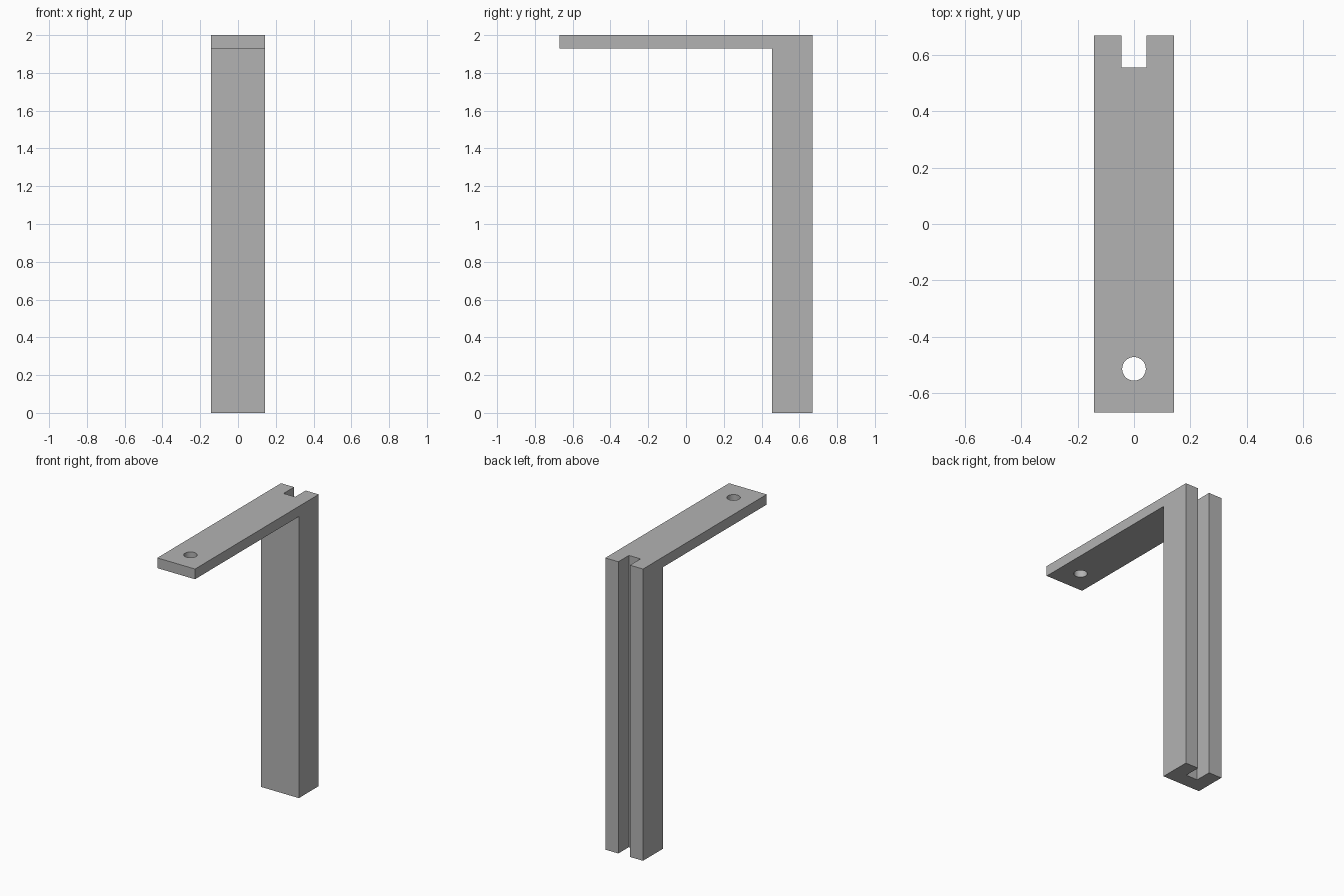
import bpy
import bmesh
import math
from mathutils import Matrix

cube = bpy.data.objects.get("Cube")
if cube:
    bpy.data.objects.remove(cube, do_unlink=True)

HALF_W, BACK, HEIGHT = 0.143, 0.67, 2.0
POST_FRONT, ARM_BOTTOM = 0.455, 1.93
SLOT_HALF, SLOT_FRONT = 0.044, 0.556
HOLE_Y, HOLE_R = -0.515, 0.042

grey = bpy.data.materials.new("light grey")
grey.use_nodes = True
colour = (0.45, 0.45, 0.45, 1)
grey.diffuse_color = colour
grey.node_tree.nodes["Principled BSDF"].inputs["Base Color"].default_value = colour


def add_object(name, bm):
    bmesh.ops.recalc_face_normals(bm, faces=bm.faces)
    mesh = bpy.data.meshes.new(name)
    bm.to_mesh(mesh)
    bm.free()
    mesh.materials.append(grey)
    obj = bpy.data.objects.new(name, mesh)
    bpy.context.collection.objects.link(obj)
    return obj


def cut(target, cutter):
    mod = target.modifiers.new(cutter.name, "BOOLEAN")
    mod.operation = "DIFFERENCE"
    mod.solver = "EXACT"
    mod.object = cutter
    bpy.context.view_layer.objects.active = target
    bpy.ops.object.modifier_apply(modifier=mod.name)
    bpy.data.objects.remove(cutter, do_unlink=True)


# Bracket: L-shaped side profile extruded across its width
profile = [(POST_FRONT, 0), (BACK, 0), (BACK, HEIGHT),
           (-BACK, HEIGHT), (-BACK, ARM_BOTTOM), (POST_FRONT, ARM_BOTTOM)]
bm = bmesh.new()
side = bm.faces.new([bm.verts.new((-HALF_W, y, z)) for y, z in profile])
extruded = bmesh.ops.extrude_face_region(bm, geom=[side])["geom"]
bmesh.ops.translate(bm, vec=(2 * HALF_W, 0, 0),
                    verts=[v for v in extruded if isinstance(v, bmesh.types.BMVert)])
bracket = add_object("bracket", bm)

# Full-height slot in the back of the post
bm = bmesh.new()
depth = 0.3
bmesh.ops.create_cube(bm, size=1, matrix=Matrix.Translation((0, SLOT_FRONT + depth / 2, HEIGHT / 2))
                      @ Matrix.Diagonal((2 * SLOT_HALF, depth, HEIGHT + 0.2, 1)))
cut(bracket, add_object("slot_cutter", bm))

# Round screw hole near the front of the arm
bm = bmesh.new()
bmesh.ops.create_cone(bm, cap_ends=True, segments=48, radius1=HOLE_R, radius2=HOLE_R,
                      depth=0.3, matrix=Matrix.Translation((0, HOLE_Y, HEIGHT)))
cut(bracket, add_object("hole_cutter", bm))

# Smooth hole wall, crisp edges elsewhere
bpy.ops.object.select_all(action="DESELECT")
bracket.select_set(True)
bpy.context.view_layer.objects.active = bracket
bpy.ops.object.shade_smooth_by_angle(angle=math.radians(30))
